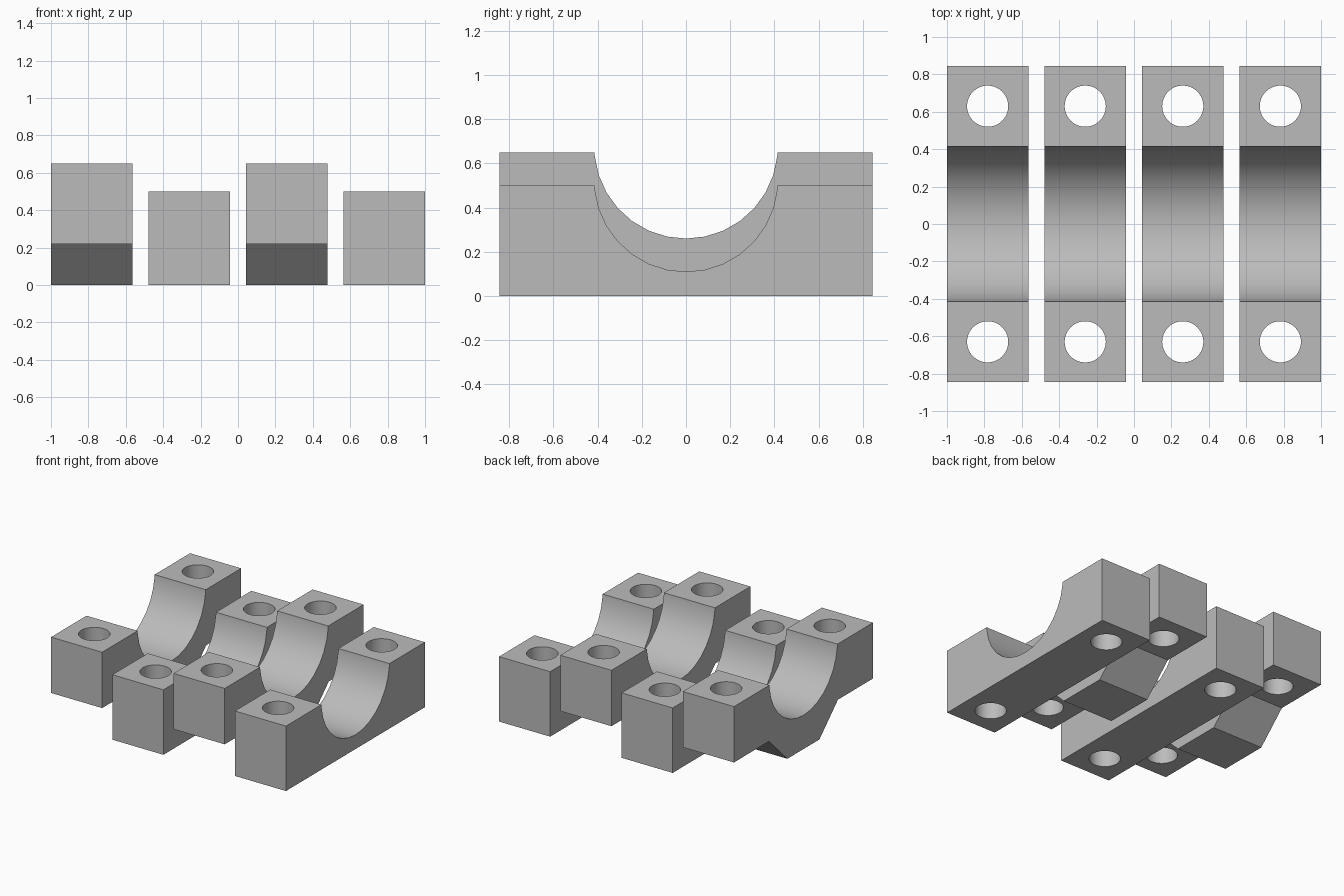
import bpy, bmesh, math

default = bpy.data.objects.get("Cube")
if default:
    bpy.data.objects.remove(default, do_unlink=True)

HALF_LENGTH, WIDTH = 0.845, 0.435
BORE, HOLE, HOLE_Y = 0.415, 0.11, 0.63

grey = bpy.data.materials.new("plain grey")
grey.use_nodes = True
grey.diffuse_color = (0.5, 0.5, 0.5, 1)
grey.node_tree.nodes["Principled BSDF"].inputs["Base Color"].default_value = (0.5, 0.5, 0.5, 1)


def bore_arc(bottom, top):
    """Round saddle from the -y rim to the +y rim, in 12 degree steps."""
    centre = bottom + BORE
    rim = math.sqrt(BORE ** 2 - (centre - top) ** 2)
    angles = [math.radians(a) for a in range(-84, 85, 12)]
    arc = [(BORE * math.sin(a), centre - BORE * math.cos(a)) for a in angles]
    return [(-rim, top)] + arc + [(rim, top)]


def extrude_profile(name, profile, x):
    """Extrude a (y, z) outline along x, centred on x."""
    bm = bmesh.new()
    face = bm.faces.new([bm.verts.new((x - WIDTH / 2, y, z)) for y, z in profile])
    result = bmesh.ops.extrude_face_region(bm, geom=[face])
    moved = [v for v in result["geom"] if isinstance(v, bmesh.types.BMVert)]
    bmesh.ops.translate(bm, verts=moved, vec=(WIDTH, 0, 0))
    bmesh.ops.recalc_face_normals(bm, faces=bm.faces)
    mesh = bpy.data.meshes.new(name)
    bm.to_mesh(mesh)
    bm.free()
    mesh.materials.append(grey)
    obj = bpy.data.objects.new(name, mesh)
    bpy.context.collection.objects.link(obj)
    return obj


def drill(obj, x, y):
    """Cut one vertical bolt hole."""
    bpy.ops.mesh.primitive_cylinder_add(vertices=48, radius=HOLE, depth=2, location=(x, y, 0.4))
    cutter = bpy.context.object
    cutter.data.materials.append(grey)
    cutter.hide_render = True
    mod = obj.modifiers.new("bolt hole", "BOOLEAN")
    mod.operation, mod.solver, mod.object = "DIFFERENCE", "EXACT", cutter
    bpy.context.view_layer.objects.active = obj
    bpy.ops.object.modifier_apply(modifier=mod.name)
    bpy.data.objects.remove(cutter, do_unlink=True)


def clamp(name, x, arc_bottom, top, underside):
    """Clamp half: flat shoulders, round saddle, given underside."""
    profile = [(-HALF_LENGTH, top)] + bore_arc(arc_bottom, top) + [(HALF_LENGTH, top)] + underside
    obj = extrude_profile(name, profile, x)
    for side in (-1, 1):
        drill(obj, x, side * HOLE_Y)
    bpy.ops.object.select_all(action="DESELECT")
    obj.select_set(True)
    bpy.context.view_layer.objects.active = obj
    bpy.ops.object.shade_smooth_by_angle(angle=math.radians(30))


# Undersides: flat base, or raised feet with a tapered middle
flat = [(HALF_LENGTH, 0), (-HALF_LENGTH, 0)]
half = [(HALF_LENGTH, 0.22), (0.42, 0.22), (0.195, 0)]
tapered = half + [(-y, z) for y, z in reversed(half)]

# Alternating caps and bases along x
pitch = (2 - WIDTH) / 3
for i in range(4):
    x = (i - 1.5) * pitch
    if i % 2 == 0:
        clamp(f"clamp_cap_{i // 2 + 1}", x, 0.26, 0.65, tapered)
    else:
        clamp(f"clamp_base_{i // 2 + 1}", x, 0.11, 0.5, flat)
